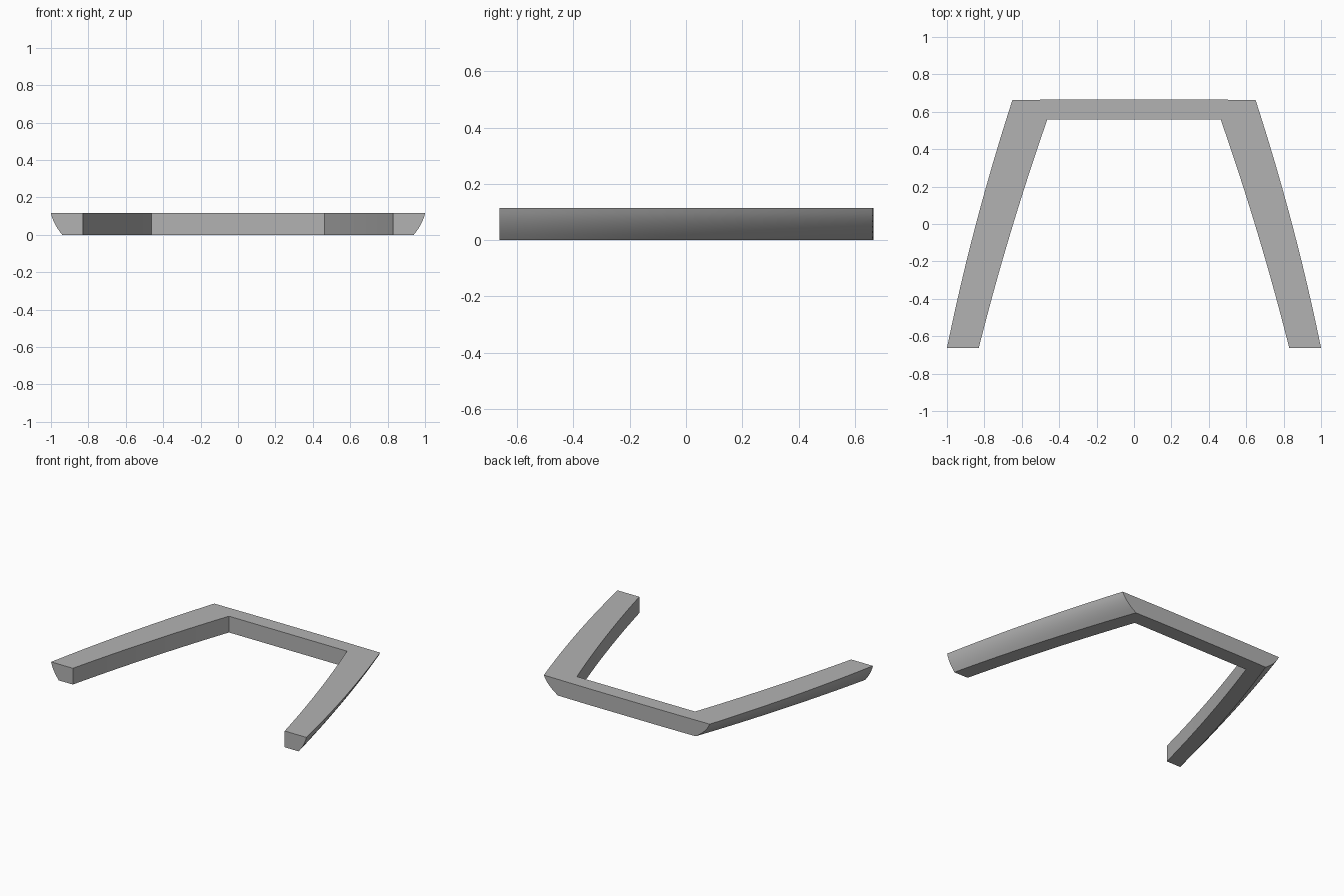
import bpy, bmesh, math

cube = bpy.data.objects.get("Cube")
if cube:
    bpy.data.objects.remove(cube, do_unlink=True)

HEIGHT = 0.115
DEPTH = 0.663      # half of the depth
ARM_STEPS = 12
FLARE_STEPS = 6


def lerp(a, b, t):
    return a + (b - a) * t


def section(inner, outer, undercut):
    """Closed ring across the rim: inner top, flared outer side, inner bottom."""
    ring = [(*inner, HEIGHT)]
    for i in range(FLARE_STEPS + 1):
        s = i / FLARE_STEPS
        tuck = undercut * (s - 0.6 * s * (1 - s))
        ring.append((outer[0] - tuck, outer[1], HEIGHT * (1 - s)))
    ring.append((*inner, 0))
    return ring


# Gently bowed side arm, from the front end to the back corner
half = []
for i in range(ARM_STEPS + 1):
    t = i / ARM_STEPS
    bow = 4 * t * (1 - t)
    inner = (lerp(0.83, 0.463, t) + 0.015 * bow, lerp(-DEPTH, 0.56, t))
    outer = (lerp(1.0, 0.65, t) + 0.02 * bow, lerp(-DEPTH, DEPTH, t))
    half.append(section(inner, outer, lerp(0.06, 0.11, t)))

# Slightly raised middle of the back bar
half.append(section((0.31, 0.56), (0.31, DEPTH + 0.003), 0))

# Mirror the sections and skin them into one frame
mirrored = [[(-x, y, z) for x, y, z in ring] for ring in reversed(half)]
bm = bmesh.new()
rings = [[bm.verts.new(p) for p in ring] for ring in half + mirrored]
for a, b in zip(rings, rings[1:]):
    for j in range(len(a)):
        k = (j + 1) % len(a)
        bm.faces.new((a[j], a[k], b[k], b[j]))
bm.faces.new(rings[0])
bm.faces.new(rings[-1])
bmesh.ops.recalc_face_normals(bm, faces=bm.faces)

mesh = bpy.data.meshes.new("rim_frame")
bm.to_mesh(mesh)
bm.free()
frame = bpy.data.objects.new("rim_frame", mesh)
bpy.context.collection.objects.link(frame)

# Plain grey finish
grey = bpy.data.materials.new("plain_grey")
grey.use_nodes = True
colour = (0.45, 0.45, 0.45, 1)
grey.diffuse_color = colour
grey.node_tree.nodes["Principled BSDF"].inputs["Base Color"].default_value = colour
mesh.materials.append(grey)

# Smooth the bowed sides, keep the corners crisp
bpy.ops.object.select_all(action="DESELECT")
frame.select_set(True)
bpy.context.view_layer.objects.active = frame
bpy.ops.object.shade_smooth_by_angle(angle=math.radians(25))
